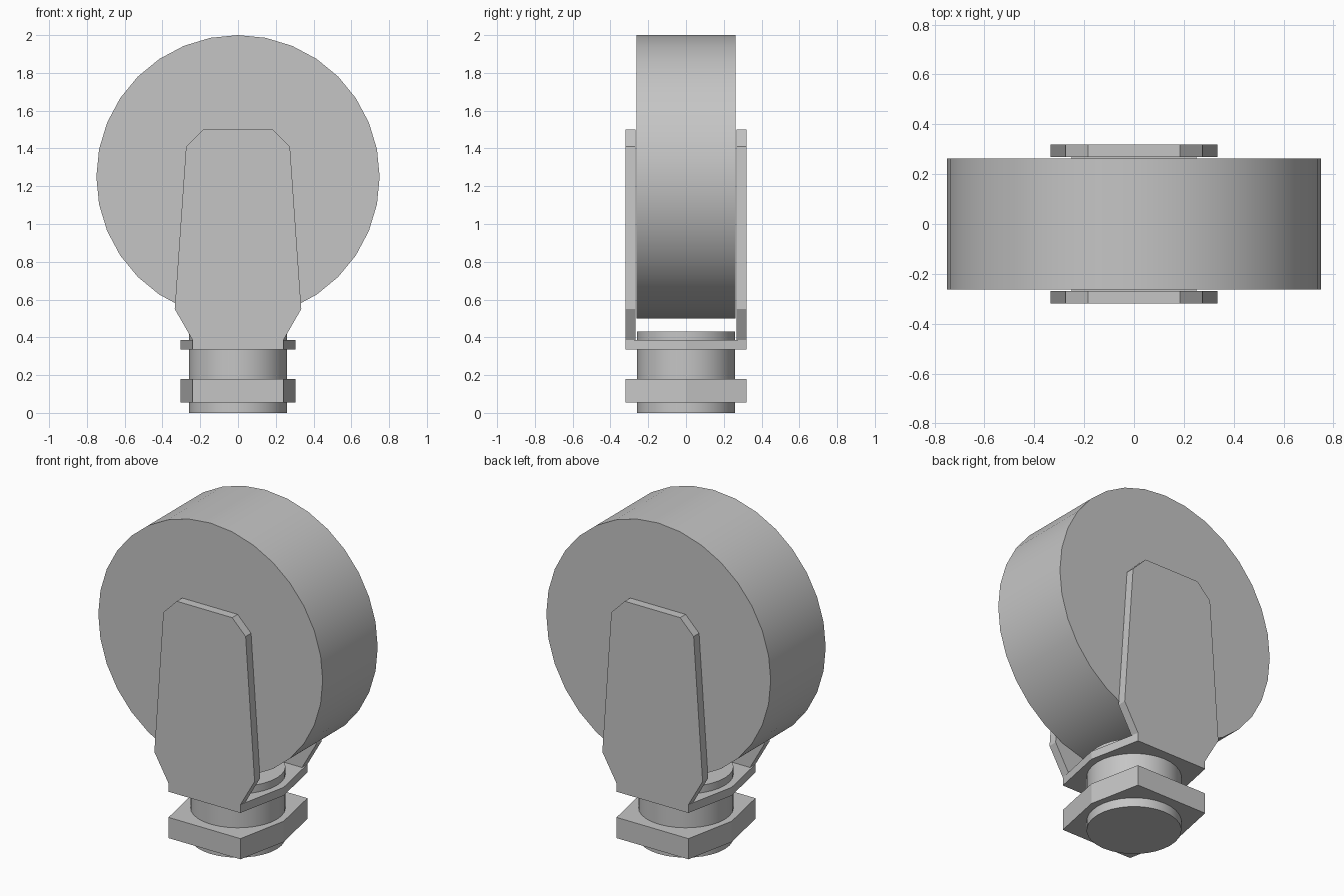
import bpy
import bmesh
import math
from mathutils import Matrix

old = bpy.data.objects.get("Cube")
if old:
    bpy.data.objects.remove(old, do_unlink=True)

# One plain grey for the whole caster
grey = bpy.data.materials.new("plain_grey")
grey.use_nodes = True
colour = (0.56, 0.56, 0.56, 1)
grey.diffuse_color = colour
grey.node_tree.nodes["Principled BSDF"].inputs["Base Color"].default_value = colour


def add_object(name, bm, smooth=False):
    bmesh.ops.recalc_face_normals(bm, faces=bm.faces)
    mesh = bpy.data.meshes.new(name)
    bm.to_mesh(mesh)
    bm.free()
    mesh.materials.append(grey)
    obj = bpy.data.objects.new(name, mesh)
    bpy.context.collection.objects.link(obj)
    if smooth:
        bpy.ops.object.select_all(action="DESELECT")
        obj.select_set(True)
        bpy.context.view_layer.objects.active = obj
        bpy.ops.object.shade_smooth_by_angle(angle=math.radians(30))
    return obj


def cylinder(name, radius, depth, centre_z, turn=0):
    bm = bmesh.new()
    matrix = Matrix.Translation((0, 0, centre_z)) @ Matrix.Rotation(turn, 4, "X")
    bmesh.ops.create_cone(bm, cap_ends=True, segments=32, radius1=radius,
                          radius2=radius, depth=depth, matrix=matrix)
    return add_object(name, bm, smooth=True)


def extrude(name, points, offset):
    bm = bmesh.new()
    face = bm.faces.new([bm.verts.new(p) for p in points])
    result = bmesh.ops.extrude_face_region(bm, geom=[face], use_keep_orig=True)
    moved = [v for v in result["geom"] if isinstance(v, bmesh.types.BMVert)]
    bmesh.ops.translate(bm, verts=moved, vec=offset)
    return add_object(name, bm)


# Wheel on a horizontal axis, and the upright stem
cylinder("wheel", 0.75, 0.525, 1.25, math.pi / 2)
cylinder("stem", 0.26, 0.43, 0.215)

# Six-sided stem nut and fork base
hexagon = [(0.24, -0.32), (0.305, 0), (0.24, 0.32),
           (-0.24, 0.32), (-0.305, 0), (-0.24, -0.32)]
for name, bottom, top in (("stem_nut", 0.055, 0.18), ("fork_base", 0.335, 0.385)):
    extrude(name, [(x, y, bottom) for x, y in hexagon], (0, 0, top - bottom))

# Fork arms, front and back, from one mirrored half profile
half = [(0.24, 0.335), (0.24, 0.385), (0.335, 0.55), (0.275, 1.41), (0.185, 1.5)]
outline = half + [(-x, z) for x, z in reversed(half)]
for name, side in (("front_fork_arm", -1), ("back_fork_arm", 1)):
    extrude(name, [(x, side * 0.268, z) for x, z in outline], (0, side * 0.052, 0))
